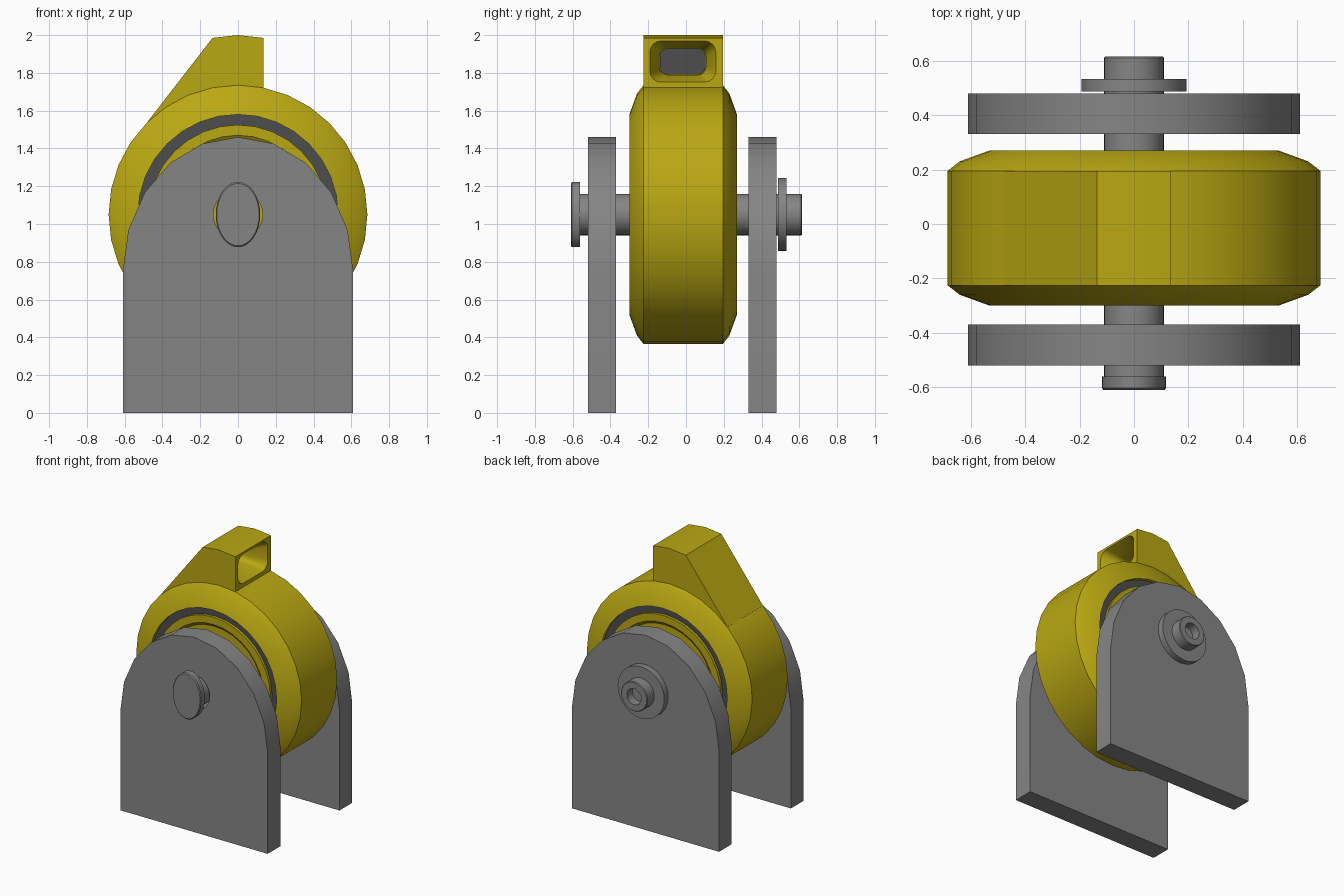
import bpy, bmesh
from math import sin, cos, pi, radians

cube = bpy.data.objects.get("Cube")
if cube:
    bpy.data.objects.remove(cube, do_unlink=True)

AXIS_Z = 1.05


def material(name, rgb):
    m = bpy.data.materials.new(name)
    m.use_nodes = True
    m.diffuse_color = (*rgb, 1)
    m.node_tree.nodes["Principled BSDF"].inputs["Base Color"].default_value = (*rgb, 1)
    return m


yellow = material("mustard yellow", (0.49, 0.39, 0.006))
grey = material("mid grey", (0.235, 0.235, 0.235))
dark = material("dark grey", (0.075, 0.075, 0.075))


def finish(bm, name, mat):
    bmesh.ops.remove_doubles(bm, verts=bm.verts, dist=1e-5)
    bmesh.ops.recalc_face_normals(bm, faces=bm.faces)
    mesh = bpy.data.meshes.new(name)
    bm.to_mesh(mesh)
    bm.free()
    mesh.materials.append(mat)
    ob = bpy.data.objects.new(name, mesh)
    bpy.context.collection.objects.link(ob)
    return ob


def loft(name, rings, mat, cap=True):
    """Skin equal-length rings of points; cap the ends or join last to first."""
    bm = bmesh.new()
    loops = [[bm.verts.new(p) for p in ring] for ring in rings]
    pairs = list(zip(loops, loops[1:]))
    if not cap:
        pairs.append((loops[-1], loops[0]))
    for a, b in pairs:
        n = len(a)
        for i in range(n):
            j = (i + 1) % n
            bm.faces.new((a[i], a[j], b[j], b[i]))
    if cap:
        bm.faces.new(loops[0])
        bm.faces.new(loops[-1])
    return finish(bm, name, mat)


def turned(name, profile, mat, cap=True, squash=1, segs=32):
    """Turn (radius, y) points around the axle line."""
    steps = [2 * pi * i / segs for i in range(segs)]
    rings = [[(r * squash * cos(a), y, AXIS_Z + r * sin(a)) for a in steps]
             for r, y in profile]
    return loft(name, rings, mat, cap)


def prism(name, outline, y0, y1, mat):
    return loft(name, [[(x, y, z) for x, z in outline] for y in (y0, y1)], mat)


def cut(ob, cutter):
    cutter.hide_render = True
    mod = ob.modifiers.new("cut", 'BOOLEAN')
    mod.operation = 'DIFFERENCE'
    mod.solver = 'EXACT'
    mod.object = cutter
    bpy.context.view_layer.objects.active = ob
    bpy.ops.object.modifier_apply(modifier=mod.name)
    bpy.data.objects.remove(cutter, do_unlink=True)


def rounded(x, cy, cz, w, h, r):
    """Rounded rectangle facing x, half sizes w and h."""
    pts = []
    for k, (sy, sz) in enumerate(((1, 1), (-1, 1), (-1, -1), (1, -1))):
        for i in range(5):
            a = pi / 2 * (k + i / 4)
            pts.append((x, cy + sy * (w - r) + r * cos(a), cz + sz * (h - r) + r * sin(a)))
    return pts


# Round housing with softened shoulders and open sides
turned("housing", [(0.53, -0.22), (0.53, -0.30), (0.64, -0.26), (0.685, -0.225),
                   (0.685, 0.195), (0.64, 0.23), (0.53, 0.27), (0.53, 0.19)],
       yellow, cap=False)

# Wound strap and the spool it sits on
turned("wound_strap", [(0.532, -0.275), (0.532, 0.245)], dark)
turned("spool", [(0.40, -0.28), (0.42, -0.295), (0.475, -0.295),
                 (0.475, 0.265), (0.42, 0.265), (0.40, 0.25)], yellow)

# Spout on top, with a flared slot for the strap
spout = prism("spout", [(-0.48, 1.54), (-0.135, 1.985), (0, 2.0), (0.135, 1.985),
                        (0.135, 1.6), (-0.45, 1.5)], -0.225, 0.195, yellow)
MID_Y, MID_Z = -0.017, 1.86
cut(spout, loft("slot_cutter", [
    rounded(0.15, MID_Y, MID_Z, 0.18, 0.113, 0.06),
    rounded(0.13, MID_Y, MID_Z, 0.173, 0.108, 0.06),
    rounded(0.03, MID_Y, MID_Z, 0.122, 0.07, 0.04),
    rounded(-0.10, MID_Y, MID_Z, 0.122, 0.07, 0.04)], yellow))
loft("strap_end", [rounded(x, MID_Y, MID_Z, 0.121, 0.069, 0.04)
                   for x in (-0.099, -0.091)], dark)

# Two arched side plates with axle holes
arch = [(0.61 * cos(pi * i / 10), 0.75 + 0.71 * sin(pi * i / 10)) for i in range(11)]
outline = [(0.61, 0)] + arch + [(-0.61, 0)]
for name, y0, y1 in (("front_plate", -0.52, -0.37), ("back_plate", 0.33, 0.48)):
    plate = prism(name, outline, y0, y1, grey)
    cut(plate, turned("hole_cutter", [(0.13, y0 - 0.1), (0.13, y1 + 0.1)], grey))

# Axle pin with a drilled back end, its oval head and the retaining washer
turned("axle", [(0.11, -0.57), (0.11, 0.61), (0.105, 0.615), (0.06, 0.615),
                (0.06, 0.55)], grey)
turned("axle_head", [(0.165, -0.61), (0.173, -0.603), (0.173, -0.56)], grey, squash=0.68)
turned("washer", [(0.193, 0.487), (0.193, 0.533)], grey)

# Smooth the round surfaces, keep edges sharp
bpy.ops.object.select_all(action='DESELECT')
for ob in bpy.context.collection.objects:
    if ob.type == 'MESH':
        ob.select_set(True)
        bpy.context.view_layer.objects.active = ob
bpy.ops.object.shade_smooth_by_angle(angle=radians(30))
